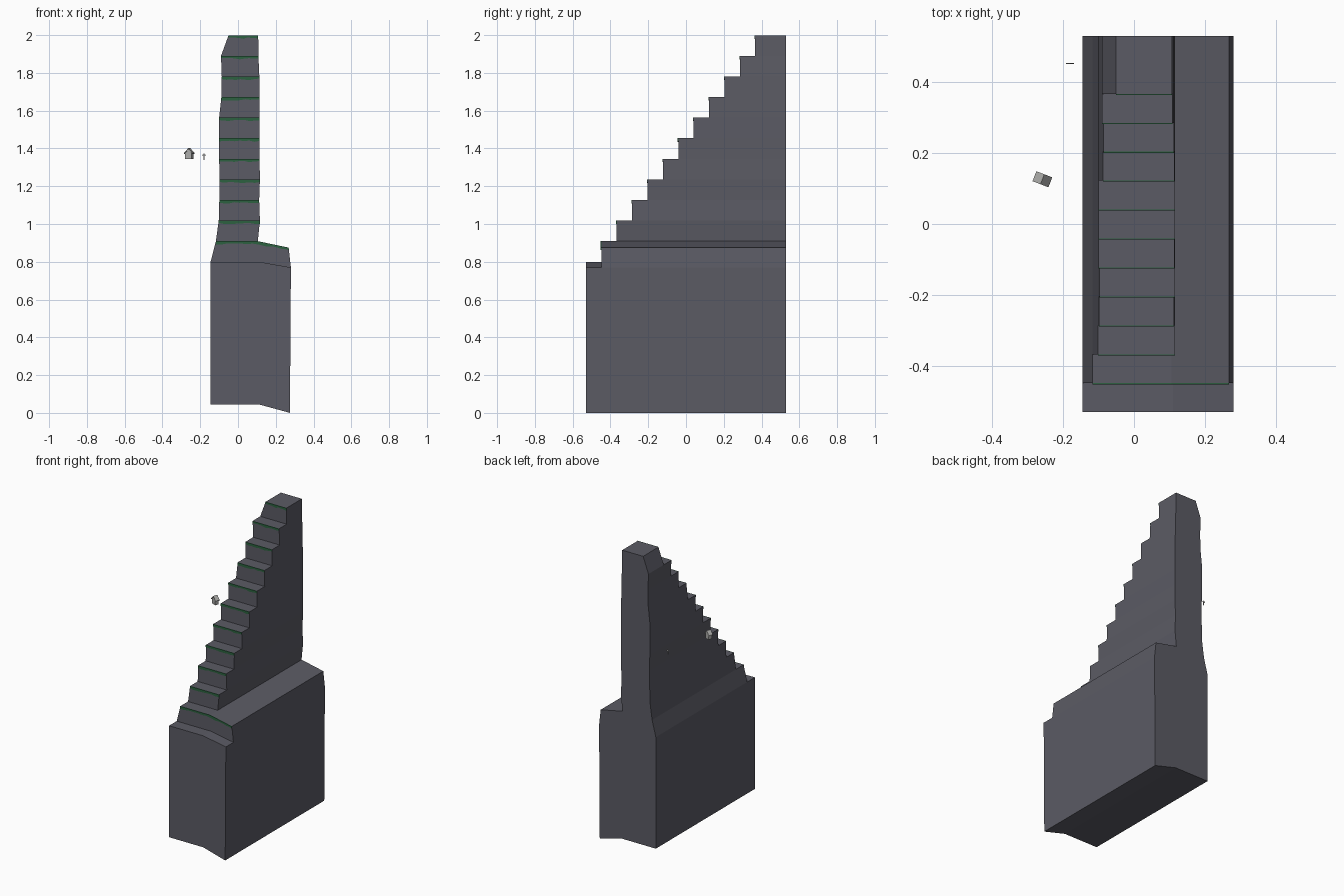
import bpy, bmesh, math, random

if "Cube" in bpy.data.objects:
    bpy.data.objects.remove(bpy.data.objects["Cube"])
random.seed(4)

def mat(name, col):
    m = bpy.data.materials.new(name)
    m.diffuse_color = (*col, 1)
    m.use_nodes = True
    m.node_tree.nodes["Principled BSDF"].inputs["Base Color"].default_value = m.diffuse_color
    return m

ROCK = mat("slate_rock", (0.105, 0.105, 0.128))
GRASS = mat("dark_green", (0.025, 0.12, 0.05))
STONE = mat("pale_grey", (0.42, 0.42, 0.41))

def finish(name, bm, material):
    bmesh.ops.remove_doubles(bm, verts=bm.verts, dist=1e-5)
    bmesh.ops.recalc_face_normals(bm, faces=bm.faces)
    me = bpy.data.meshes.new(name)
    bm.to_mesh(me)
    bm.free()
    me.materials.append(material)
    ob = bpy.data.objects.new(name, me)
    bpy.context.collection.objects.link(ob)
    return ob

def prism(name, outline, y0, y1, material):
    """Extrude an x,z outline from y0 to y1."""
    bm = bmesh.new()
    a = [bm.verts.new((x, y0, z)) for x, z in outline]
    b = [bm.verts.new((x, y1, z)) for x, z in outline]
    bm.faces.new(a)
    bm.faces.new(b[::-1])
    for i in range(len(a)):
        j = (i + 1) % len(a)
        bm.faces.new((a[i], b[i], b[j], a[j]))
    return finish(name, bm, material)

# Stepped cliff: one cross-section row per tread, left to right
BACK, FRONT, RUN, RISE = 0.53, -0.53, 0.0815, 0.109
left = [-0.145, -0.117, -0.102, -0.099, -0.097, -0.1, -0.1, -0.1, -0.088, -0.086, -0.09, -0.05]
right = [0.11, 0.105, 0.116, 0.112, 0.116, 0.114, 0.115, 0.115, 0.114, 0.113, 0.108, 0.107]
rows = [[(l, 0.8 + RISE * i), (r, 0.8 + RISE * i)] for i, (l, r) in enumerate(zip(left, right))]
rows[0].append((0.28, 0.77))
rows[1].append((0.268, 0.875))
floor = [(-0.145, 0.045), (0.11, 0.045), (0.275, 0.0)]
ys = [FRONT + RUN * i for i in range(12)] + [BACK]

bm = bmesh.new()
def quad(*pts):
    bm.faces.new([bm.verts.new(p) for p in pts])

def across(p, q, y0, y1):
    quad((p[0], y0, p[1]), (q[0], y0, q[1]), (q[0], y1, q[1]), (p[0], y1, p[1]))

for i, row in enumerate(rows):
    low = rows[i - 1] if i else floor
    n = len(row)
    for j in range(n - 1):
        for y in (ys[i], BACK):                        # riser and back wall
            quad(*[(x, y, z) for x, z in (low[j], low[j + 1], row[j + 1], row[j])])
        across(row[j], row[j + 1], ys[i], BACK if (i == 1 and j == 1) else ys[i + 1])
    across(low[0], row[0], ys[i], BACK)                # left and right walls
    across(low[n - 1], row[n - 1], ys[i], BACK)
for j in range(2):
    across(floor[j], floor[j + 1], FRONT, BACK)
finish("stepped_cliff", bm, ROCK)

# Ragged green fringe along the top of each riser
for i, row in enumerate(rows[1:], 1):
    pts = []
    for p, q in zip(row, row[1:]):
        pts += [(p[0] + (q[0] - p[0]) * k / 8, p[1] + (q[1] - p[1]) * k / 8) for k in range(8)]
    pts.append(row[-1])
    lower = [(x, z - random.uniform(0.011, 0.019)) for x, z in reversed(pts)]
    prism(f"green_fringe_{i}", pts + lower, ys[i] - 0.003, ys[i] + 0.001, GRASS)

# Tiny floating house with gabled roof
w, e = 0.018, 0.024
body = prism("house_body", [(-w, 0), (w, 0), (w, 0.03), (0, 0.05), (-w, 0.03)], -0.013, 0.013, STONE)
roof = prism("house_roof", [(-e, 0.026), (0, 0.051), (e, 0.026), (e, 0.031), (0, 0.057), (-e, 0.031)],
             -0.015, 0.015, STONE)
for ob in (body, roof):
    ob.location = (-0.258, 0.126, 1.345)
    ob.rotation_euler.z = math.radians(-21)

# Small flat arrow marker
arrow = prism("arrow_marker", [(-0.003, 0), (0.003, 0), (0.003, 0.022), (0.011, 0.022),
              (0, 0.035), (-0.011, 0.022), (-0.003, 0.022)], -0.001, 0.001, STONE)
arrow.location = (-0.18, 0.452, 1.34)
